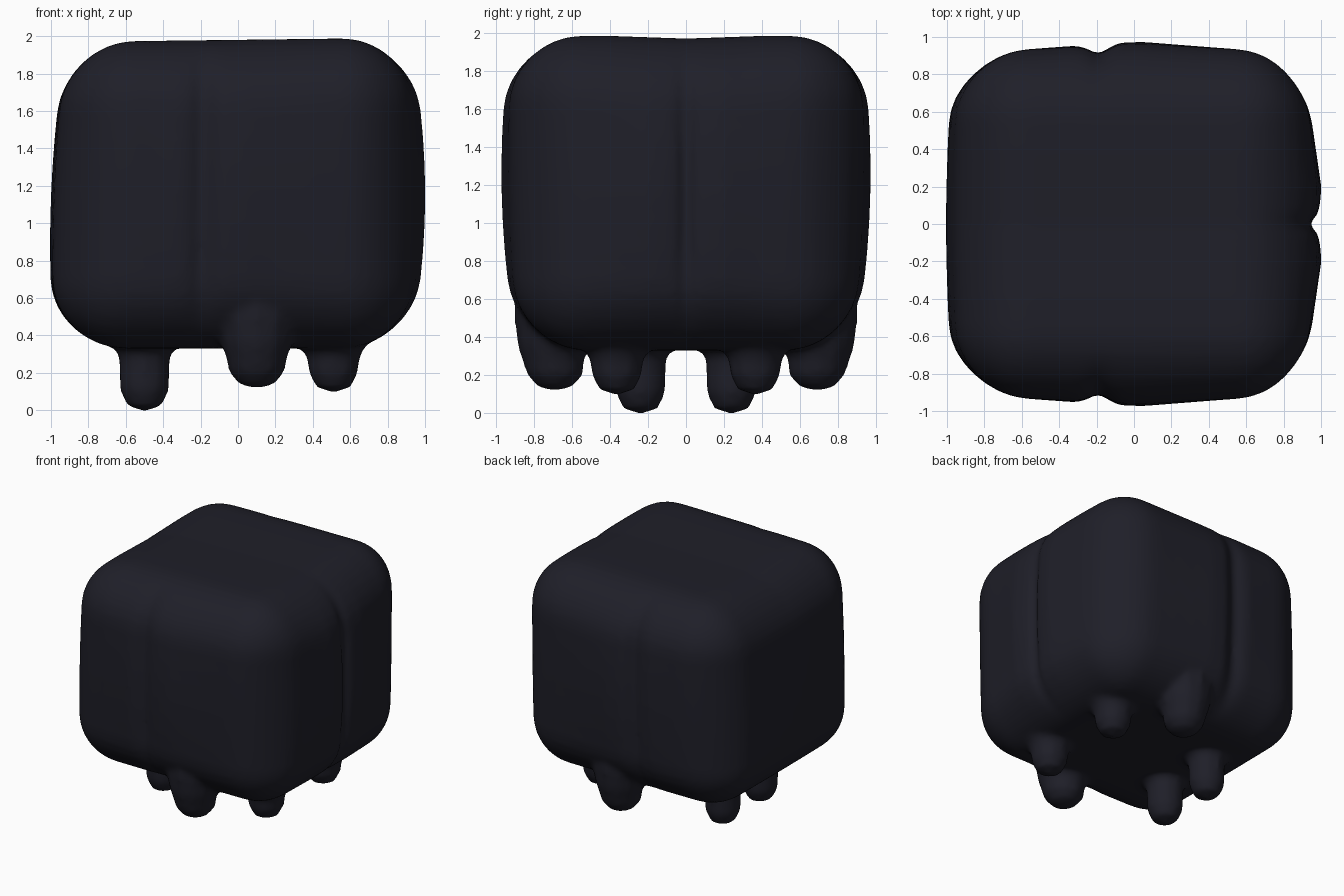
import bpy, bmesh, math
from mathutils import Vector

if "Cube" in bpy.data.objects:
    bpy.data.objects.remove(bpy.data.objects["Cube"])

mat = bpy.data.materials.new("dark navy")
mat.diffuse_color = (0.0135, 0.0135, 0.0215, 1)
mat.use_nodes = True
mat.node_tree.nodes["Principled BSDF"].inputs["Base Color"].default_value = mat.diffuse_color
parts = []


def finish(bm, name):
    bmesh.ops.recalc_face_normals(bm, faces=bm.faces)
    me = bpy.data.meshes.new(name)
    bm.to_mesh(me)
    bm.free()
    me.materials.append(mat)
    ob = bpy.data.objects.new(name, me)
    bpy.context.collection.objects.link(ob)
    parts.append(ob)


def bump(v, centre, width):
    return math.exp(-((v - centre) / width) ** 2)


# Body: a box cut into loops, rounded, then swollen and creased
HALF, R, MID = Vector((0.95, 0.925, 0.82)), 0.37, 1.15
bm = bmesh.new()
bmesh.ops.create_cube(bm, size=2)
bmesh.ops.scale(bm, vec=HALF, verts=bm.verts)
inner = [[-0.45, -0.32, -0.26, -0.22, -0.18, -0.14, -0.08, 0.05, 0.22, 0.4],
         [-0.4, -0.2, -0.1, -0.05, -0.03, 0, 0.03, 0.05, 0.1, 0.2, 0.4],
         [-0.3, -0.15, 0, 0.15, 0.3]]
for axis in range(3):
    core = HALF[axis] - R
    corner = [core + R * math.tan(math.radians(a)) for a in (0, 12, 23, 34)]
    for c in inner[axis] + corner + [-k for k in corner]:
        co, no = Vector(), Vector()
        co[axis], no[axis] = c, 1
        bmesh.ops.bisect_plane(bm, geom=bm.verts[:] + bm.edges[:] + bm.faces[:],
                               plane_co=co, plane_no=no)
for v in bm.verts:
    p = v.co.copy()
    core = Vector([max(-(h - R), min(h - R, c)) for c, h in zip(p, HALF)])
    x, y, z = core + (p - core).normalized() * R
    swell = max(0, 1 - (z / 0.82) ** 2)
    # swelling of the side walls: peaked on the right, broad on the left
    if x > 0:
        nx = x * (0.965 + 0.12 * swell * min(0.75, max(0, 1 - abs(y) / 0.8)))
    else:
        nx = x * (1 + 0.052 * swell * max(0, 1 - (y / 0.95) ** 2)) * (1 - 0.04 * z)
    # swelling of the front and back walls
    ny = y * (0.975 + 0.08 * swell * max(0, 1 - abs(x) / 0.95)) * (1 + 0.025 * z)
    # vertical crease in the front and back walls
    if abs(y) > 0.55:
        ny -= math.copysign(0.055 * bump(x, -0.19, 0.06) * max(0, 1 - (z / 0.8) ** 4), y)
    # narrow slot in the right wall
    if x > 0.6 and abs(y) < 0.2:
        nx -= (0.055 if abs(y) < 0.035 else 0.03 * bump(y, 0, 0.09)) * swell
    # gently uneven top
    top = max(0, z / 0.82)
    nz = z + MID + top * (0.012 * x + 0.014 * min(1, abs(y) / 0.4) - 0.004)
    v.co = (nx, ny, nz)
finish(bm, "body")


# Drips: lofted rings (z, radius, outward shift), closed at both ends
def drip(name, x, y, tip, rings, sides=12):
    bm = bmesh.new()
    s = math.copysign(1, y)
    loops = []
    for z, r, shift in rings:
        loops.append([bm.verts.new((x + r * math.cos(2 * math.pi * i / sides),
                                    y + s * shift + r * math.sin(2 * math.pi * i / sides), z))
                      for i in range(sides)])
    end = bm.verts.new((x, y, tip))
    bm.faces.new(loops[-1])
    for i in range(sides):
        j = (i + 1) % sides
        bm.faces.new((end, loops[0][j], loops[0][i]))
        for a, b in zip(loops, loops[1:]):
            bm.faces.new((a[i], a[j], b[j], b[i]))
    finish(bm, name)


for side, s in (("front", -1), ("back", 1)):
    drip(side + "_left_drip", -0.5, s * 0.24, -0.008,
         [(0.025, 0.095, 0), (0.11, 0.133, 0), (0.27, 0.137, 0), (0.32, 0.15, 0),
          (0.37, 0.18, 0), (0.5, 0.18, 0)])
    drip(side + "_middle_drip", 0.1, s * 0.69, 0.118,
         [(0.135, 0.09, 0), (0.2, 0.148, 0), (0.28, 0.165, 0.01), (0.36, 0.19, 0.01),
          (0.5, 0.225, -0.01), (0.66, 0.235, -0.025), (0.85, 0.2, -0.03)])
    drip(side + "_right_drip", 0.51, s * 0.365, 0.092,
         [(0.125, 0.095, 0), (0.2, 0.133, 0), (0.27, 0.14, 0), (0.32, 0.16, 0),
          (0.37, 0.19, 0), (0.5, 0.18, 0)])

# Fuse everything into one softly blended skin
bpy.ops.object.select_all(action='DESELECT')
for ob in parts:
    ob.select_set(True)
bpy.context.view_layer.objects.active = parts[0]
bpy.ops.object.join()
skin = bpy.context.view_layer.objects.active
skin.name = "dripping_cube_body"
fuse = skin.modifiers.new("fuse", 'REMESH')
fuse.mode, fuse.voxel_size, fuse.use_smooth_shade = 'VOXEL', 0.025, True
soften = skin.modifiers.new("soften", 'SMOOTH')
soften.factor, soften.iterations = 0.5, 4
